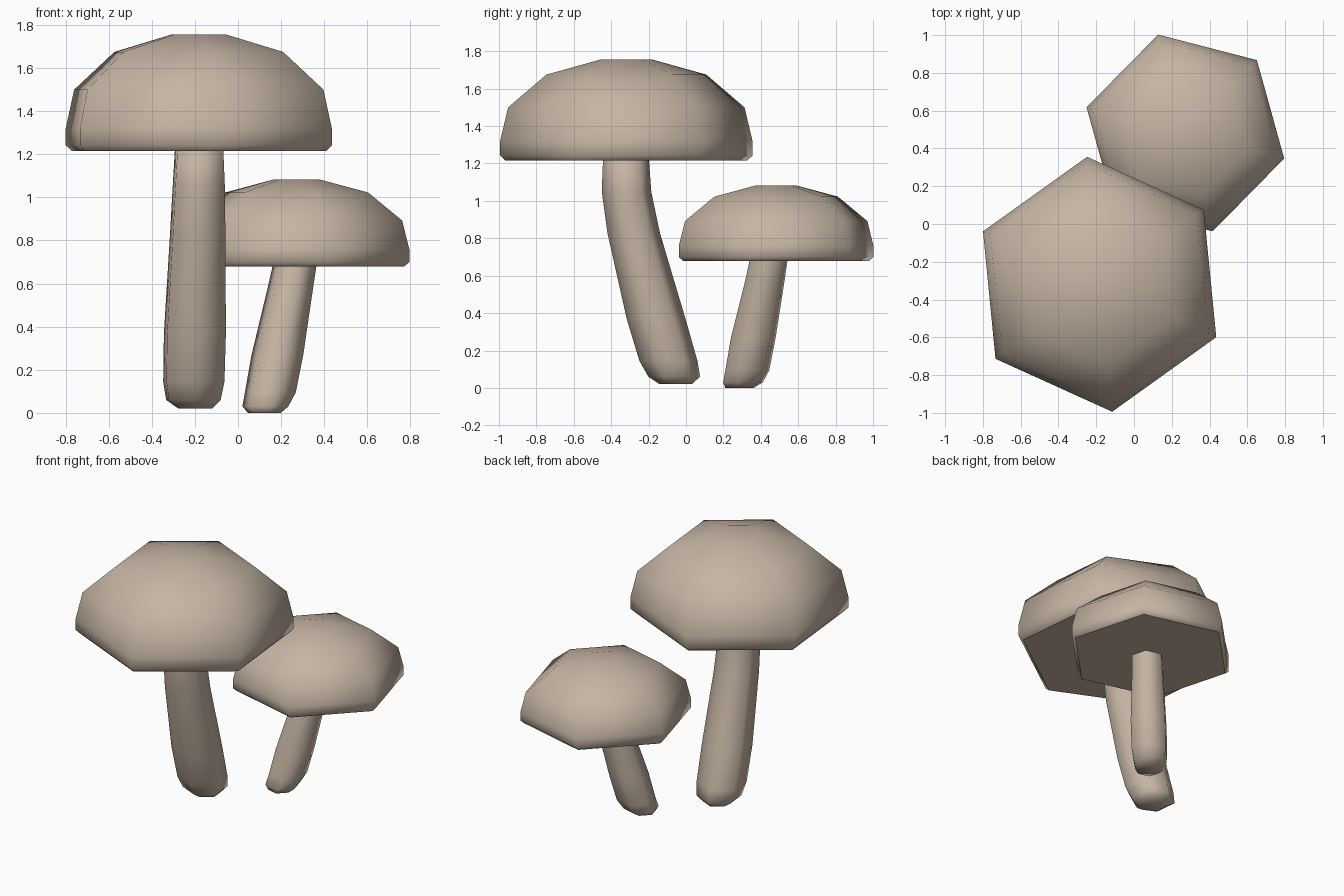
import bpy, bmesh, math

if "Cube" in bpy.data.objects:
    bpy.data.objects.remove(bpy.data.objects["Cube"])

mat = bpy.data.materials.new("mushroom beige")
mat.diffuse_color = (0.56, 0.46, 0.37, 1.0)
mat.use_nodes = True
mat.node_tree.nodes["Principled BSDF"].inputs["Base Color"].default_value = mat.diffuse_color


def hex_loft(name, rings, turn, flat_bottom):
    """Stack six-sided rings (x, y, z, radius) into a closed smooth body."""
    bm = bmesh.new()
    loops = []
    for x, y, z, r in rings:
        loops.append([bm.verts.new((x + r * math.cos(turn + k * math.pi / 3),
                                    y + r * math.sin(turn + k * math.pi / 3), z))
                      for k in range(6)])
    for a, b in zip(loops, loops[1:]):
        for k in range(6):
            n = (k + 1) % 6
            bm.faces.new((a[k], a[n], b[n], b[k]))
    bottom = bm.faces.new(loops[0][::-1])
    bm.faces.new(loops[-1])
    for f in bm.faces:
        f.smooth = True
    bottom.smooth = not flat_bottom
    mesh = bpy.data.meshes.new(name)
    bm.to_mesh(mesh)
    bm.free()
    mesh.materials.append(mat)
    ob = bpy.data.objects.new(name, mesh)
    bpy.context.collection.objects.link(ob)
    return ob


# Cap outline: height above the underside, radius
CAP = [(0, 0.648), (0.027, 0.678), (0.105, 0.678), (0.285, 0.635),
       (0.46, 0.43), (0.54, 0.142)]


def cap(name, x, y, z, wide, tall, turn):
    hex_loft(name, [(x, y, z + h * tall, r * wide) for h, r in CAP], turn, True)


BIG, SMALL = math.radians(35.6), math.radians(45.5)

# Caps
cap("large_cap", -0.182, -0.319, 1.215, 1.0, 1.0, BIG)
cap("small_cap", 0.272, 0.482, 0.68, 0.797, 0.745, SMALL)

# Curved stems
hex_loft("large_stem", [
    (-0.198, -0.055, 0.02, 0.087), (-0.207, -0.063, 0.06, 0.139),
    (-0.205, -0.094, 0.145, 0.156), (-0.20, -0.16, 0.37, 0.158),
    (-0.187, -0.28, 0.83, 0.141), (-0.182, -0.318, 1.05, 0.133),
    (-0.18, -0.322, 1.28, 0.12)], BIG, False)
hex_loft("small_stem", [
    (0.122, 0.286, 0.0, 0.079), (0.127, 0.305, 0.03, 0.110),
    (0.15, 0.328, 0.095, 0.122), (0.183, 0.36, 0.27, 0.124),
    (0.243, 0.423, 0.58, 0.109), (0.262, 0.441, 0.68, 0.105),
    (0.268, 0.45, 0.74, 0.10)], SMALL, False)
